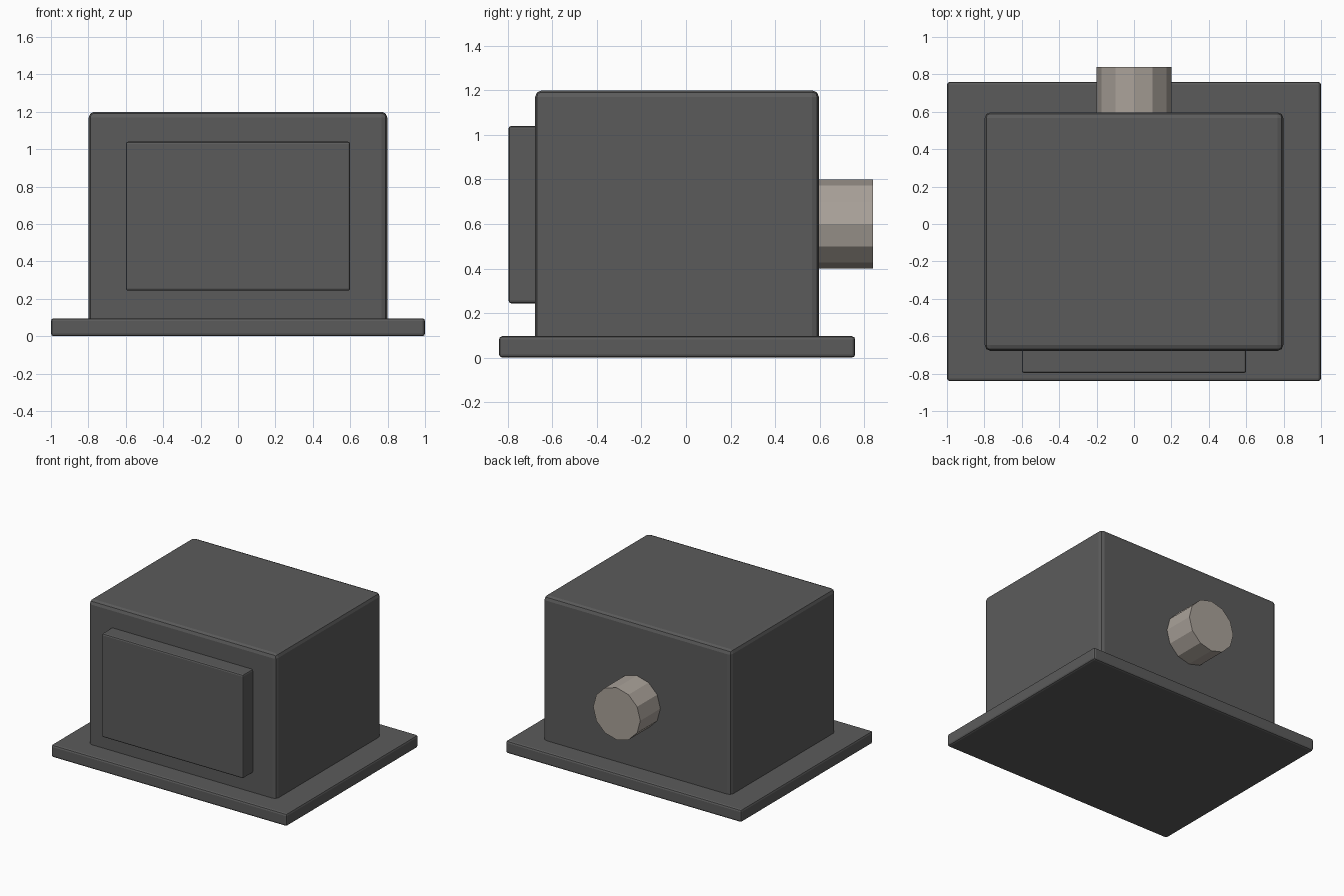
import bpy
import math

default = bpy.data.objects.get("Cube")
if default:
    bpy.data.objects.remove(default, do_unlink=True)


def make_material(name, rgb):
    mat = bpy.data.materials.new(name)
    mat.use_nodes = True
    colour = (*rgb, 1.0)
    mat.diffuse_color = colour
    mat.node_tree.nodes["Principled BSDF"].inputs["Base Color"].default_value = colour
    return mat


dark_grey = make_material("dark_grey", (0.105, 0.105, 0.105))
warm_metal = make_material("warm_metal", (0.4, 0.36, 0.32))


def rounded_box(name, low, high, bevel):
    """Box between two corners with softened edges."""
    centre = [(a + b) / 2 for a, b in zip(low, high)]
    bpy.ops.mesh.primitive_cube_add(size=1, location=centre)
    box = bpy.context.object
    box.name = name
    box.scale = [b - a for a, b in zip(low, high)]
    bpy.ops.object.transform_apply(location=False, rotation=False, scale=True)
    modifier = box.modifiers.new("soft_edges", "BEVEL")
    modifier.width = bevel
    modifier.segments = 2
    box.data.materials.append(dark_grey)
    return box


# Base plate, main housing and raised front panel
rounded_box("base_plate", (-1, -0.84, 0), (1, 0.76, 0.096), 0.015)
rounded_box("housing", (-0.798, -0.678, 0.04), (0.798, 0.597, 1.2), 0.03)
rounded_box("front_panel", (-0.6, -0.797, 0.244), (0.6, -0.66, 1.04), 0.012)

# Twelve-sided pipe stub on the back
start, end = 0.56, 0.84
bpy.ops.mesh.primitive_cylinder_add(
    vertices=12, radius=0.2, depth=end - start,
    location=(0, (start + end) / 2, 0.6), rotation=(math.pi / 2, 0, 0))
pipe = bpy.context.object
pipe.name = "rear_pipe"
pipe.data.materials.append(warm_metal)
